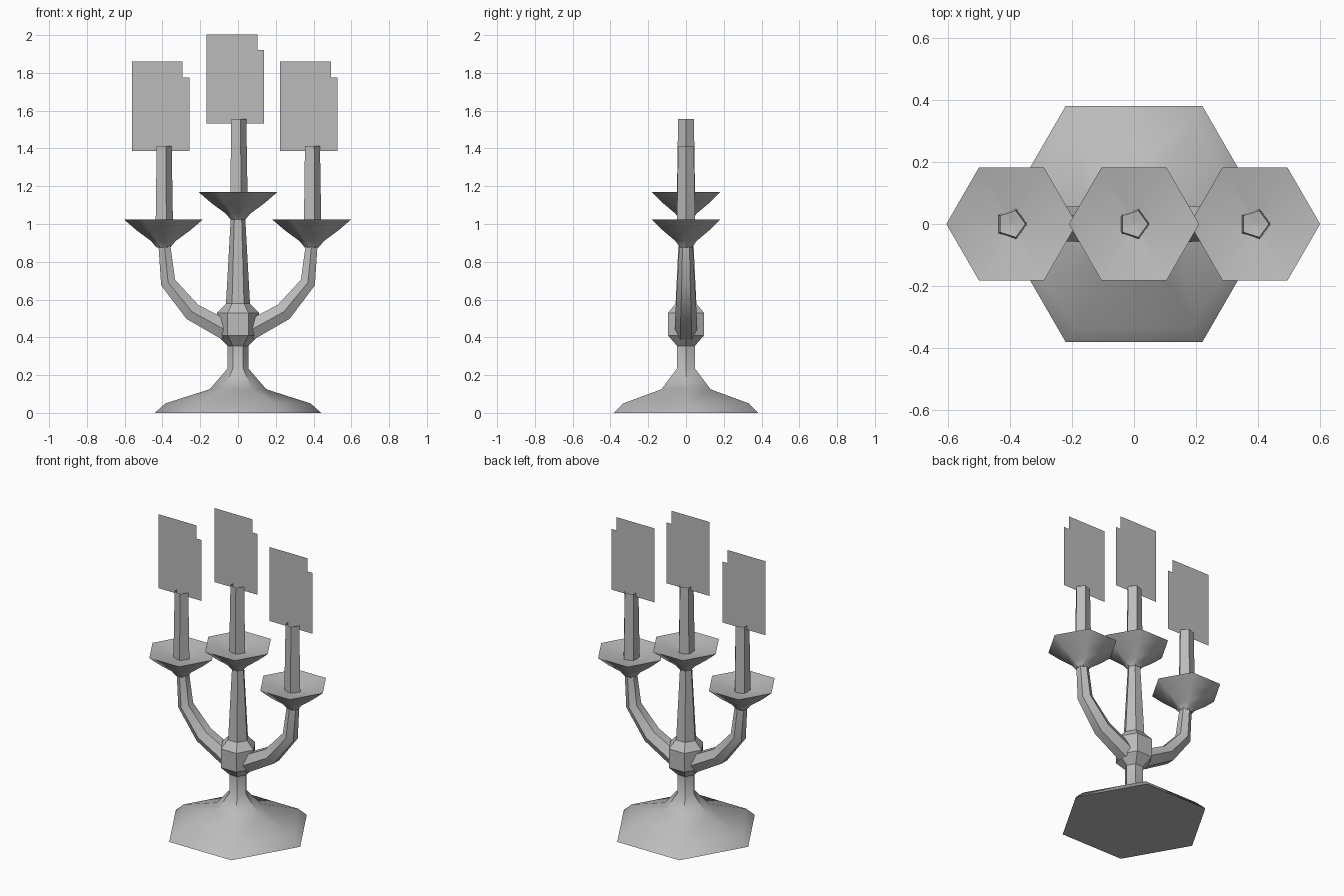
import bpy, bmesh, math
from mathutils import Vector

if "Cube" in bpy.data.objects:
    bpy.data.objects.remove(bpy.data.objects["Cube"])


def material(name, v):
    m = bpy.data.materials.new(name)
    m.diffuse_color = (v, v, v, 1)
    m.use_nodes = True
    m.node_tree.nodes["Principled BSDF"].inputs["Base Color"].default_value = m.diffuse_color
    return m


GREY = material("plain grey", 0.5)


def finish(name, bm, recalc=True, smooth=45):
    if recalc:
        bmesh.ops.recalc_face_normals(bm, faces=bm.faces)
    me = bpy.data.meshes.new(name)
    bm.to_mesh(me)
    bm.free()
    me.materials.append(GREY)
    if smooth:
        me.shade_smooth()
        me.set_sharp_from_angle(angle=math.radians(smooth))
    ob = bpy.data.objects.new(name, me)
    bpy.context.collection.objects.link(ob)
    return ob


def skin(bm, rings, caps=(True, True)):
    n = len(rings[0])
    vs = [[bm.verts.new(p) for p in r] for r in rings]
    for a, b in zip(vs, vs[1:]):
        for i in range(n):
            j = (i + 1) % n
            bm.faces.new((a[i], a[j], b[j], b[i]))
    if caps[0]:
        bm.faces.new(vs[0][::-1])
    if caps[1]:
        bm.faces.new(vs[-1])


def lathe(name, profile, sides=6, x=0, caps=(True, True), smooth=45):
    bm = bmesh.new()
    rings = [[(x + r * math.cos(math.tau * i / sides), r * math.sin(math.tau * i / sides), z)
              for i in range(sides)] for r, z in profile]
    skin(bm, rings, caps)
    return finish(name, bm, caps[0], smooth)


# Foot, knob and centre column
lathe("base", [(0.44, 0), (0.385, 0.05), (0.15, 0.125), (0.055, 0.235), (0.055, 0.37)])
lathe("knob", [(0.055, 0.355), (0.11, 0.41), (0.11, 0.53), (0.062, 0.58)], smooth=0)
lathe("column", [(0.064, 0.57), (0.038, 1.04)])


# Drip cup, open candle tube and notched flame card
def light(label, x, rim):
    lathe(label + "_cup", [(0.036, rim - 0.15), (0.065, rim - 0.115), (0.14, rim - 0.06),
                           (0.21, rim), (0.002, rim - 0.045)], x=x)
    top = rim + 0.387
    lathe(label + "_candle", [(0.051, rim - 0.045), (0.044, top)], sides=5, x=x,
          caps=(False, False), smooth=0)
    bm = bmesh.new()
    card = [(-0.167, -0.026), (0.138, -0.026), (0.138, 0.363),
            (0.102, 0.363), (0.102, 0.447), (-0.167, 0.447)]
    bm.faces.new([bm.verts.new((x + u, 0, top + v)) for u, v in card])
    finish(label + "_flame", bm, False, 0)


light("centre", 0, 1.17)
light("left", -0.395, 1.025)
light("right", 0.39, 1.025)


# Curved arms swept in the xz plane
def arm(name, side):
    path = [(0.06, 0.435, 0.06), (0.242, 0.535, 0.056), (0.37, 0.69, 0.046), (0.39, 0.89, 0.036)]
    pts = [Vector((side * x, 0, z)) for x, z, r in path]
    rings = []
    for i, p in enumerate(pts):
        t = Vector()
        if i > 0:
            t += (p - pts[i - 1]).normalized()
        if i < len(pts) - 1:
            t += (pts[i + 1] - p).normalized()
        t.normalize()
        nrm = Vector((-t.z, 0, t.x))
        r = path[i][2]
        rings.append([p + Vector((0, 1, 0)) * r * math.cos(math.tau * k / 6)
                      + nrm * r * math.sin(math.tau * k / 6) for k in range(6)])
    bm = bmesh.new()
    skin(bm, rings)
    finish(name, bm)


arm("left_arm", -1)
arm("right_arm", 1)
